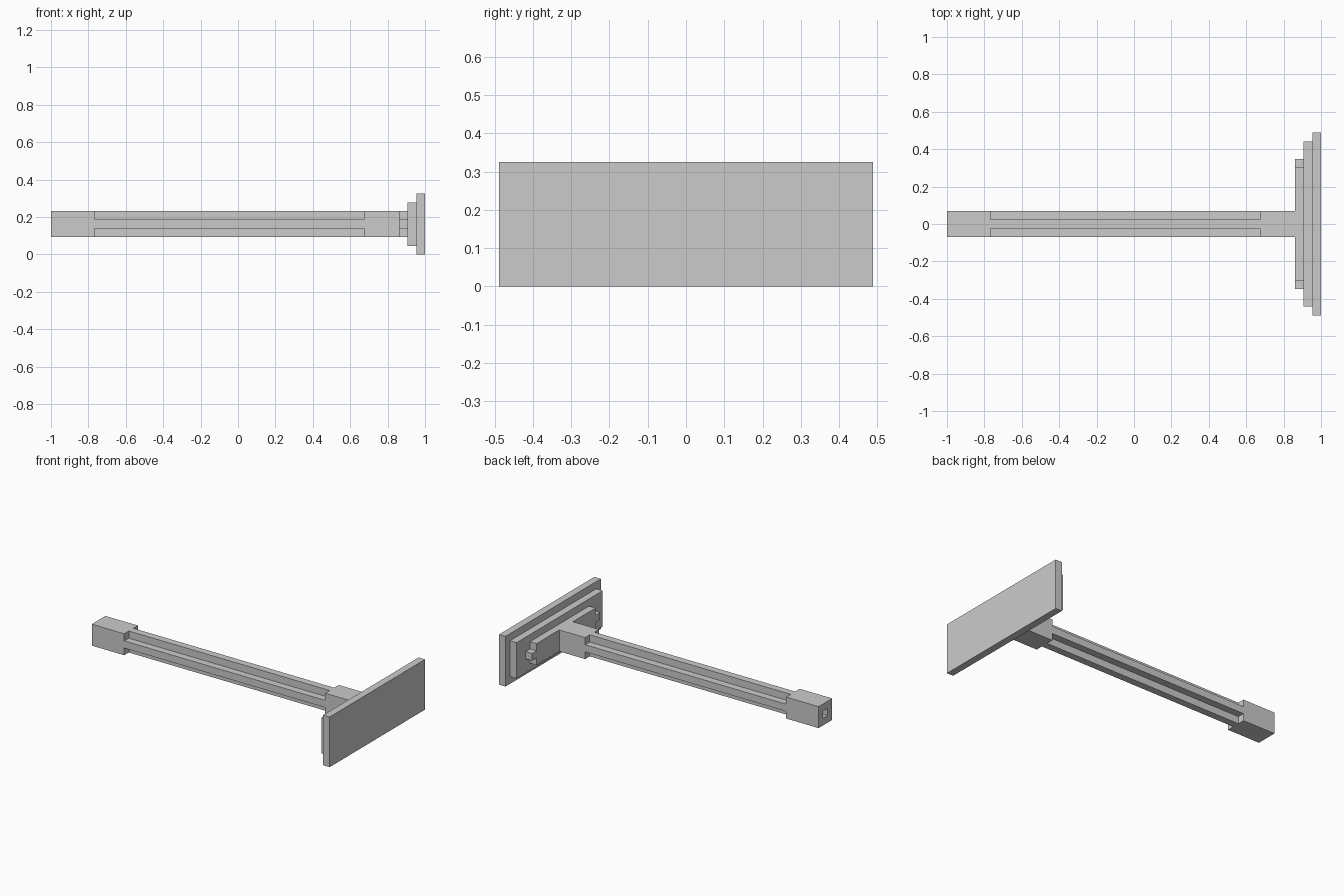
import bpy, bmesh
from mathutils import Vector

if "Cube" in bpy.data.objects:
    bpy.data.objects.remove(bpy.data.objects["Cube"])

U = 2 / 43          # the model sits on a regular block grid
ZC = 3.5 * U        # height of the long axis


def prism(name, x0, x1, profile):
    """Extrude a (y, z) outline, in grid units about the axis, from x0 to x1 (units from the left end)."""
    bm = bmesh.new()
    face = bm.faces.new([bm.verts.new((x0 * U - 1, y * U, ZC + z * U)) for y, z in profile])
    ext = bmesh.ops.extrude_face_region(bm, geom=[face], use_keep_orig=True)
    verts = [v for v in ext["geom"] if isinstance(v, bmesh.types.BMVert)]
    bmesh.ops.translate(bm, verts=verts, vec=((x1 - x0) * U, 0, 0))
    bmesh.ops.recalc_face_normals(bm, faces=bm.faces[:])
    mesh = bpy.data.meshes.new(name)
    bm.to_mesh(mesh)
    bm.free()
    obj = bpy.data.objects.new(name, mesh)
    bpy.context.collection.objects.link(obj)
    return obj


def rect(w, h):
    return [(-w / 2, -h / 2), (w / 2, -h / 2), (w / 2, h / 2), (-w / 2, h / 2)]


# Square end block with a small socket in its outer face
end = prism("handle_end", 0, 5, rect(3, 3))
bm = bmesh.new()
bm.from_mesh(end.data)
cap = min(bm.faces, key=lambda f: f.calc_center_median().x)
bmesh.ops.inset_individual(bm, faces=[cap], thickness=U, use_even_offset=True)
cap = min(bm.faces, key=lambda f: (round(f.calc_center_median().x, 4), f.calc_area(),
                                   (f.calc_center_median() - Vector((-1, 0, ZC))).length))
inner = bmesh.ops.extrude_discrete_faces(bm, faces=[cap])["faces"][0]
bmesh.ops.translate(bm, verts=inner.verts[:], vec=(U, 0, 0))
bm.to_mesh(end.data)
bm.free()

# Long shaft with a plus-shaped section
a, b = 0.5, 1.5
plus = [(-a, -b), (a, -b), (a, -a), (b, -a), (b, a), (a, a),
        (a, b), (-a, b), (-a, a), (-b, a), (-b, -a), (-a, -a)]
prism("handle_shaft", 5, 36, plus)

# Square collar joining the shaft to the head
prism("handle_collar", 36, 40, rect(3, 3))

# Cross bar with a narrow tab at each end
tabbed = [(-6.5, -b), (6.5, -b), (6.5, -a), (7.5, -a), (7.5, a), (6.5, a),
          (6.5, b), (-6.5, b), (-6.5, a), (-7.5, a), (-7.5, -a), (-6.5, -a)]
prism("cross_bar", 40, 41, tabbed)

# Stepped plates of the head
prism("backing_plate", 41, 42, rect(19, 5))
prism("face_plate", 42, 43, rect(21, 7))
